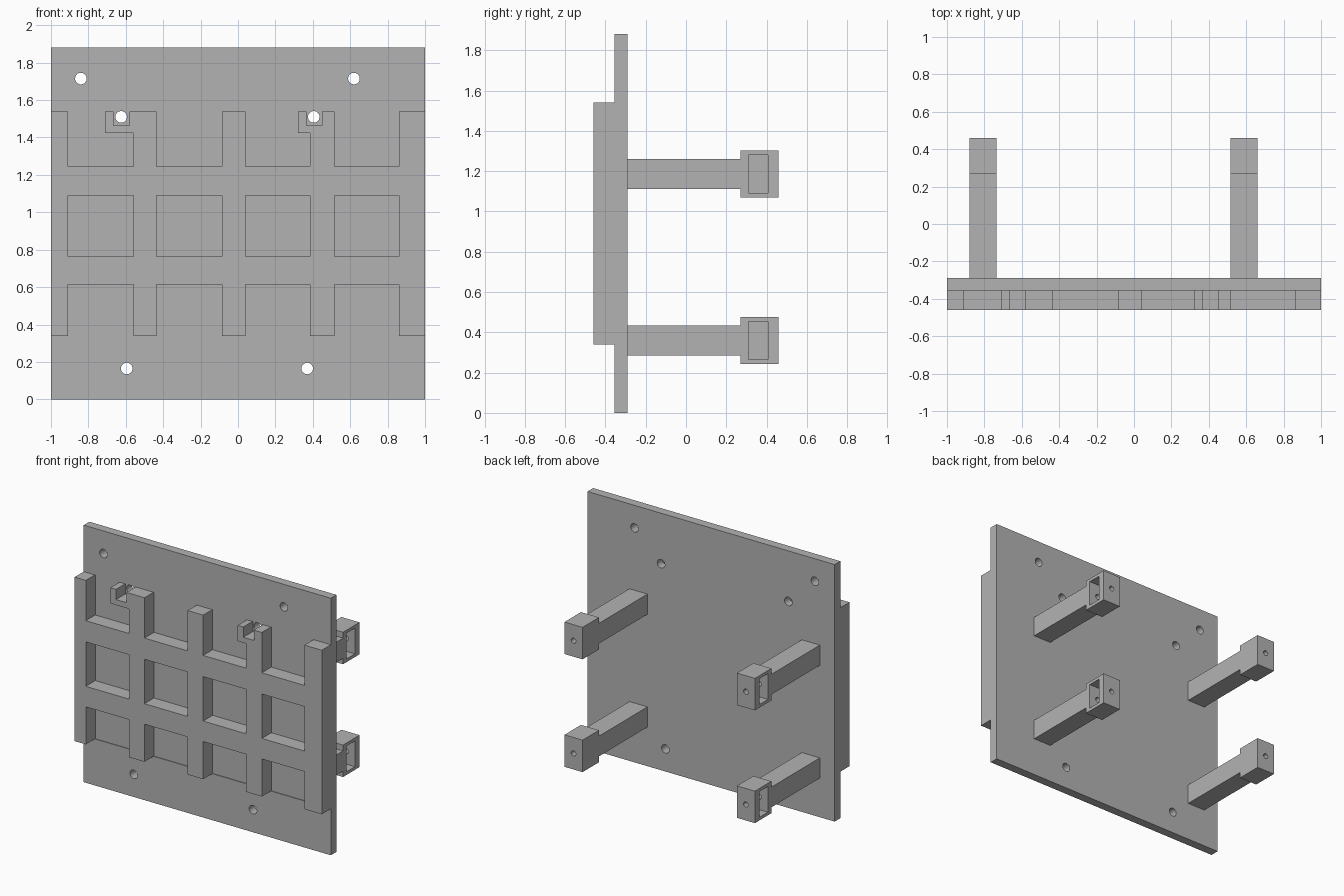
import bpy, bmesh, math
from mathutils import Matrix

cube = bpy.data.objects.get("Cube")
if cube:
    bpy.data.objects.remove(cube, do_unlink=True)

grey = bpy.data.materials.new("plain grey")
grey.use_nodes = True
grey.diffuse_color = (0.45, 0.45, 0.45, 1)
grey.node_tree.nodes["Principled BSDF"].inputs["Base Color"].default_value = (0.45, 0.45, 0.45, 1)


def prism(bm, outline, y0, y1):
    """Extrude an x-z outline along y."""
    face = bm.faces.new([bm.verts.new((x, y0, z)) for x, z in outline])
    moved = bmesh.ops.extrude_face_region(bm, geom=[face])["geom"]
    verts = [v for v in moved if isinstance(v, bmesh.types.BMVert)]
    bmesh.ops.translate(bm, verts=verts, vec=(0, y1 - y0, 0))


def box(bm, x0, x1, y0, y1, z0, z1):
    prism(bm, [(x0, z0), (x1, z0), (x1, z1), (x0, z1)], y0, y1)


def cylinder(bm, x, z, radius, y0, y1):
    place = Matrix.Translation((x, (y0 + y1) / 2, z)) @ Matrix.Rotation(math.pi / 2, 4, "X")
    bmesh.ops.create_cone(bm, cap_ends=True, segments=32, radius1=radius,
                          radius2=radius, depth=y1 - y0, matrix=place)


def finish(bm, name):
    bmesh.ops.recalc_face_normals(bm, faces=bm.faces)
    mesh = bpy.data.meshes.new(name)
    bm.to_mesh(mesh)
    bm.free()
    mesh.materials.append(grey)
    obj = bpy.data.objects.new(name, mesh)
    bpy.context.collection.objects.link(obj)
    return obj


def combine(target, tool_bm, operation="DIFFERENCE"):
    """Apply a boolean with a temporary tool object."""
    tool = finish(tool_bm, "tool")
    tool.hide_render = True
    mod = target.modifiers.new("boolean", "BOOLEAN")
    mod.operation, mod.object, mod.solver = operation, tool, "EXACT"
    bpy.context.view_layer.objects.active = target
    bpy.ops.object.modifier_apply(modifier=mod.name)
    bpy.data.objects.remove(tool, do_unlink=True)


# Back plate joined to the raised block
FRONT, FACE, FLOOR, BACK = -0.46, -0.355, -0.35, -0.29
LOW, HIGH = 0.34, 1.54
bm = bmesh.new()
box(bm, -1, 1, FACE, BACK, 0, 1.88)
panel = finish(bm, "grid_panel")
bm = bmesh.new()
box(bm, -1, 1, FRONT, FACE + 0.02, LOW, HIGH)
combine(panel, bm, "UNION")

# Pockets; two of the top ones leave a small bracket in the upper corner
columns = [(-0.91, -0.56, -0.71), (-0.435, -0.085, None),
           (0.04, 0.385, 0.32), (0.515, 0.86, None)]
bm = bmesh.new()
for x0, x1, step in columns:
    box(bm, x0, x1, -0.5, FLOOR, LOW, 0.615)
    box(bm, x0, x1, -0.5, FLOOR, 0.765, 1.09)
    if step is None:
        box(bm, x0, x1, -0.5, FLOOR, 1.245, HIGH)
    else:
        prism(bm, [(x0, 1.245), (x1, 1.245), (x1, 1.425), (step, 1.425),
                   (step, HIGH), (x0, HIGH)], -0.5, FLOOR)
combine(panel, bm)

# Bracket notches
bm = bmesh.new()
for x in (-0.665, 0.365):
    box(bm, x, x + 0.085, -0.5, FLOOR, 1.465, HIGH)
combine(panel, bm)

# Screw holes
bm = bmesh.new()
for x, z in [(-0.84, 1.715), (0.62, 1.715), (-0.625, 1.51), (0.405, 1.51),
             (-0.595, 0.165), (0.37, 0.165)]:
    cylinder(bm, x, z, 0.031, -0.6, 0)
combine(panel, bm)

# Rear pegs with a hollow head that opens outward and a bolt hole in its end
for x0, side, side_name in ((-0.88, -1, "right"), (0.515, 1, "left")):
    x1 = x0 + 0.146
    for z, height_name in ((0.36, "lower"), (1.185, "upper")):
        bm = bmesh.new()
        box(bm, x0, x1, BACK, 0.3, z - 0.074, z + 0.074)
        peg = finish(bm, f"{side_name}_{height_name}_peg")
        bm = bmesh.new()
        box(bm, x0, x1, 0.27, 0.46, z - 0.117, z + 0.117)
        combine(peg, bm, "UNION")
        bm = bmesh.new()
        inner, outer = (x0 + 0.03, x1 + 0.1) if side > 0 else (x0 - 0.1, x1 - 0.03)
        box(bm, inner, outer, 0.31, 0.408, z - 0.094, z + 0.094)
        combine(peg, bm)
        bm = bmesh.new()
        cylinder(bm, (x0 + x1) / 2, z, 0.019, 0.2, 0.55)
        combine(peg, bm)

# Keep the flat faces crisp while rounding the holes
for obj in list(bpy.context.collection.objects):
    if obj.type == "MESH" and (obj.name.endswith("_peg") or obj == panel):
        bpy.ops.object.select_all(action="DESELECT")
        obj.select_set(True)
        bpy.context.view_layer.objects.active = obj
        bpy.ops.object.shade_smooth_by_angle(angle=math.radians(30))
